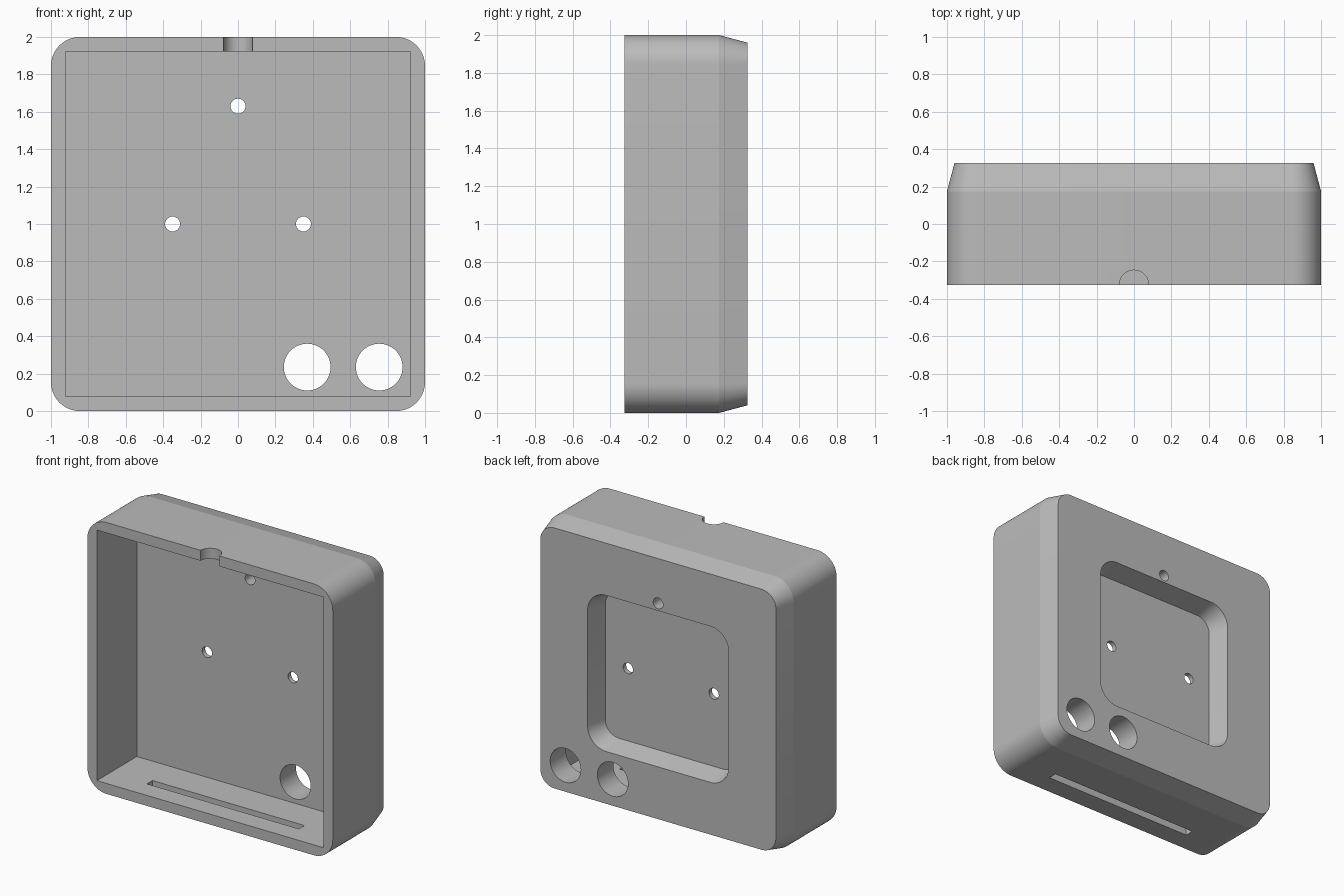
import bpy, bmesh, math
from mathutils import Matrix

if "Cube" in bpy.data.objects:
    bpy.data.objects.remove(bpy.data.objects["Cube"])

grey = bpy.data.materials.new("light_grey")
grey.use_nodes = True
grey.diffuse_color = (0.5, 0.5, 0.5, 1)
grey.node_tree.nodes["Principled BSDF"].inputs["Base Color"].default_value = grey.diffuse_color


def make_object(name, bm):
    bmesh.ops.recalc_face_normals(bm, faces=bm.faces)
    mesh = bpy.data.meshes.new(name)
    bm.to_mesh(mesh)
    bm.free()
    mesh.materials.append(grey)
    obj = bpy.data.objects.new(name, mesh)
    bpy.context.collection.objects.link(obj)
    return obj


def outline(half, radius, steps=14):
    """Rounded square around x = 0, z = 1."""
    if radius == 0:
        return [(sx * half, 1 + sz * half) for sx, sz in ((1, 1), (-1, 1), (-1, -1), (1, -1))]
    points = []
    for corner in range(4):
        start = corner * math.pi / 2
        cx = math.copysign(half - radius, math.cos(start + 0.5))
        cz = math.copysign(half - radius, math.sin(start + 0.5))
        for i in range(steps + 1):
            a = start + i / steps * math.pi / 2
            points.append((cx + radius * math.cos(a), 1 + cz + radius * math.sin(a)))
    return points


def loft(name, sections):
    """Closed solid through (y, half size, corner radius) sections."""
    bm = bmesh.new()
    rings = [[bm.verts.new((x, y, z)) for x, z in outline(half, radius)]
             for y, half, radius in sections]
    for a, b in zip(rings, rings[1:]):
        for i in range(len(a)):
            j = (i + 1) % len(a)
            bm.faces.new((a[i], a[j], b[j], b[i]))
    bm.faces.new(rings[0])
    bm.faces.new(rings[-1])
    return make_object(name, bm)


def cylinder(name, location, radius, depth, along_y=True):
    bm = bmesh.new()
    turn = Matrix.Rotation(math.pi / 2, 4, "X") if along_y else Matrix()
    bmesh.ops.create_cone(bm, cap_ends=True, segments=48, radius1=radius, radius2=radius,
                          depth=depth, matrix=Matrix.Translation(location) @ turn)
    return make_object(name, bm)


def box(name, location, size):
    bm = bmesh.new()
    bmesh.ops.create_cube(bm, size=1, matrix=Matrix.Translation(location) @ Matrix.Diagonal((*size, 1)))
    return make_object(name, bm)


# Rounded housing with a tapered back edge
housing = loft("housing", [(-0.325, 1, 0.155), (0.175, 1, 0.155), (0.325, 0.96, 0.115)])

# Open front cavity and tapered back recess
cutters = [
    loft("cavity", [(-0.5, 0.923, 0), (0.14, 0.923, 0)]),
    loft("back_recess", [(0.175, 0.535, 0.11), (0.325, 0.575, 0.15), (0.4, 0.595, 0.17)]),
]

# Screw holes and large cable holes through the back wall
for x, z, radius in ((0, 1.63, 0.04), (-0.35, 1, 0.04), (0.35, 1, 0.04),
                     (0.37, 0.235, 0.125), (0.755, 0.235, 0.125)):
    cutters.append(cylinder("wall_hole", (x, 0.25, z), radius, 0.4))

# Half-round notch in the top wall and long slot in the bottom wall
cutters.append(cylinder("top_notch", (0, -0.325, 2), 0.078, 0.3, along_y=False))
cutters.append(box("bottom_slot", (0, -0.143, 0), (1.24, 0.065, 0.3)))

bpy.context.view_layer.objects.active = housing
for cutter in cutters:
    cut = housing.modifiers.new(cutter.name, "BOOLEAN")
    cut.operation = "DIFFERENCE"
    cut.solver = "EXACT"
    cut.object = cutter
    bpy.ops.object.modifier_apply(modifier=cut.name)
    bpy.data.objects.remove(cutter)

# Smooth the rounded corners, keep every real edge crisp
bpy.ops.object.select_all(action="DESELECT")
housing.select_set(True)
bpy.ops.object.shade_smooth_by_angle(angle=math.radians(12))
